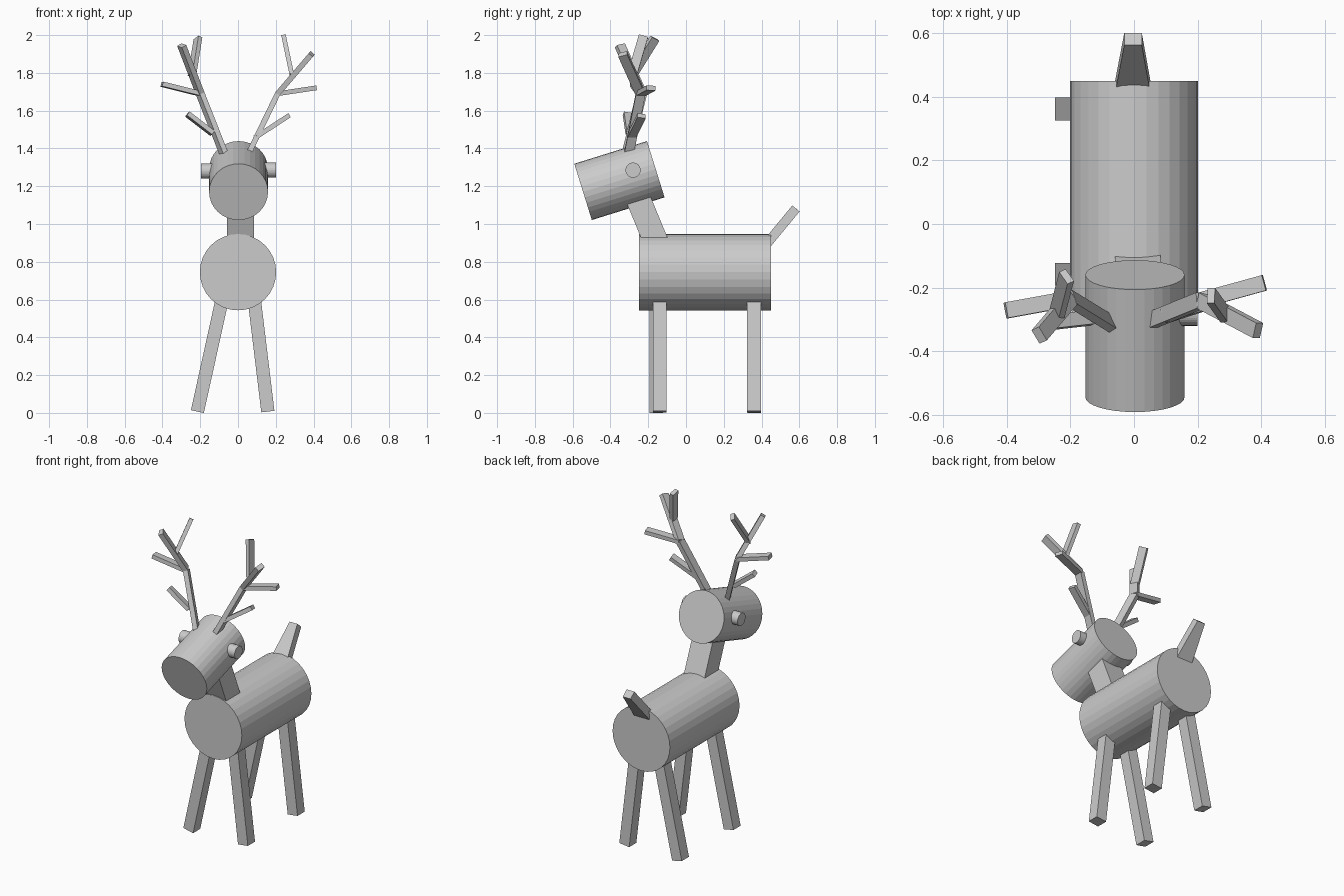
import bpy, bmesh
from mathutils import Matrix, Vector

if "Cube" in bpy.data.objects:
    bpy.data.objects.remove(bpy.data.objects["Cube"])


def finish(name, bm):
    mesh = bpy.data.meshes.new(name)
    bm.to_mesh(mesh)
    bm.free()
    obj = bpy.data.objects.new(name, mesh)
    bpy.context.collection.objects.link(obj)
    return obj


def frame(p, q, wide):
    """Local z runs from p to q, local y leans toward the wide direction."""
    a = (q - p).normalized()
    v = (wide - a * wide.dot(a)).normalized()
    u = v.cross(a)
    m = Matrix((u, v, a)).transposed().to_4x4()
    m.translation = (p + q) / 2
    return m


def bar(name, p, q, thin, broad, wide=(0, 1, 0), taper=1.0):
    p, q = Vector(p), Vector(q)
    bm = bmesh.new()
    bmesh.ops.create_cube(bm, size=1)
    for v in bm.verts:
        k = taper if v.co.z > 0 else 1
        v.co = Vector((v.co.x * thin, v.co.y * broad * k, v.co.z * (q - p).length))
    bm.transform(frame(p, q, Vector(wide)))
    return finish(name, bm)


def rod(name, p, q, radius, sides=32):
    p, q = Vector(p), Vector(q)
    bm = bmesh.new()
    bmesh.ops.create_cone(bm, cap_ends=True, segments=sides, radius1=radius,
                          radius2=radius, depth=(q - p).length)
    wide = Vector((0, 0, 1)) if abs((q - p).normalized().z) < 0.9 else Vector((0, 1, 0))
    bm.transform(frame(p, q, wide))
    return finish(name, bm)


# Body, head and neck
rod("body", (0, -0.25, 0.745), (0, 0.45, 0.745), 0.202)
rod("head", (0.003, -0.545, 1.17), (0.003, -0.16, 1.29), 0.156)
bar("neck", (0.012, -0.14, 0.86), (0.012, -0.26, 1.15), 0.13, 0.143, (1, 0, 0))

# Eyes
rod("left_eye", (-0.195, -0.28, 1.28), (-0.12, -0.28, 1.28), 0.04)
rod("right_eye", (0.12, -0.28, 1.285), (0.2, -0.28, 1.285), 0.04)

# Tapered tail
bar("tail", (-0.004, 0.415, 0.88), (-0.003, 0.582, 1.082), 0.05, 0.117, (1, 0, 0), 0.47)

# Splayed legs
for name, foot, hip, y in (("left_front_leg", -0.215, -0.082, -0.158),
                           ("right_front_leg", 0.158, 0.085, -0.14),
                           ("left_back_leg", -0.215, -0.082, 0.362),
                           ("right_back_leg", 0.158, 0.085, 0.36)):
    bar(name, (foot, y, 0.007), (hip, y, 0.61), 0.07, 0.072)

# Antlers: base, fork, main tip, side tip, crown start/tip, brow start/tip
antlers = {
    "right": ((0, 1, 0), (0.05, -0.305, 1.36), (0.21, -0.24, 1.69), (0.39, -0.335, 1.9),
              (0.41, -0.185, 1.72), (0.285, -0.285, 1.79), (0.242, -0.225, 1.995),
              (0.095, -0.29, 1.46), (0.268, -0.235, 1.573)),
    "left": ((-0.42, 0.9, 0), (-0.07, -0.315, 1.36), (-0.2, -0.235, 1.69), (-0.298, -0.35, 1.945),
             (-0.403, -0.272, 1.74), (-0.243, -0.285, 1.79), (-0.212, -0.165, 1.983),
             (-0.135, -0.295, 1.48), (-0.268, -0.31, 1.582)),
}
for side, (wide, base, fork, tip, outer, crown, crown_tip, brow, brow_tip) in antlers.items():
    bar(side + "_antler_stem", base, fork, 0.029, 0.05, wide)
    bar(side + "_antler_beam", fork, tip, 0.029, 0.05, wide)
    bar(side + "_antler_outer_tine", fork, outer, 0.025, 0.05, wide)
    bar(side + "_antler_crown_tine", crown, crown_tip, 0.024, 0.05, wide)
    bar(side + "_antler_brow_tine", brow, brow_tip, 0.025, 0.045, wide)
